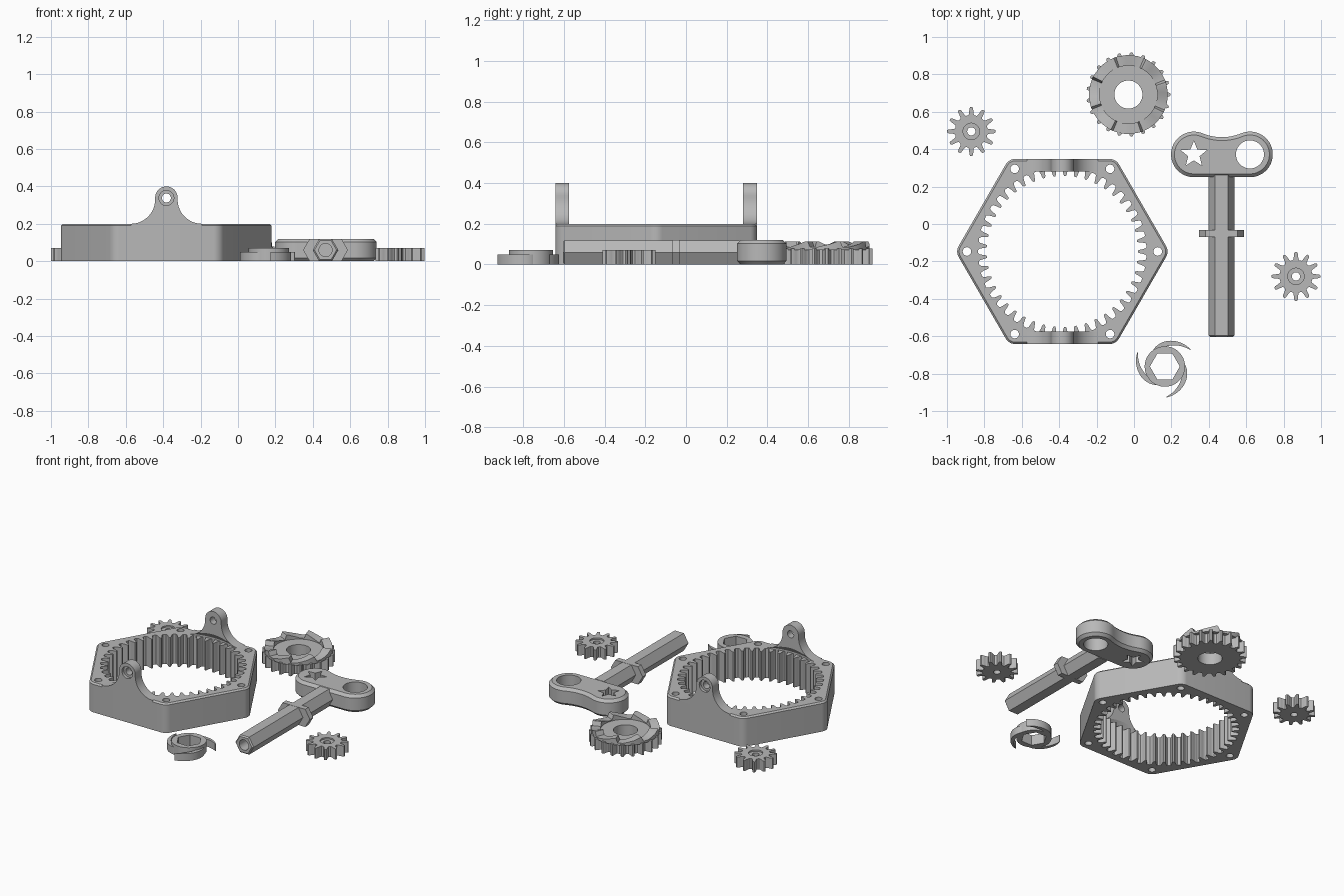
import bpy, bmesh, math
from math import sin, cos, pi, radians
from mathutils import Vector, Matrix
from mathutils.geometry import tessellate_polygon

if "Cube" in bpy.data.objects:
    bpy.data.objects.remove(bpy.data.objects["Cube"])

grey = bpy.data.materials.new("grey_plastic")
grey.diffuse_color = (0.48, 0.48, 0.48, 1)
grey.use_nodes = True
grey.node_tree.nodes["Principled BSDF"].inputs["Base Color"].default_value = grey.diffuse_color
UPRIGHT = Matrix.Rotation(pi / 2, 4, 'X')      # profile in x-z, depth along -y


# ---------- helpers ----------
def arc(cx, cy, r, a0, a1, n):
    return [(cx + r * cos(radians(a0 + (a1 - a0) * i / n)),
             cy + r * sin(radians(a0 + (a1 - a0) * i / n))) for i in range(n + 1)]


def circle(cx, cy, r, n=40, start=0):
    return arc(cx, cy, r, start, start + 360, n)[:-1]


def gear(cx, cy, n, root, tip):
    """Outline with rounded, tapering teeth; tip < root gives an internal gear."""
    shape = [(-.36, 0), (-.27, .12), (-.2, .45), (-.15, .8), (-.08, .97),
             (.08, .97), (.15, .8), (.2, .45), (.27, .12), (.36, 0)]
    pts = []
    for k in range(n):
        for f, h in shape:
            a, r = 2 * pi * (k + f) / n, root + (tip - root) * h
            pts.append((cx + r * cos(a), cy + r * sin(a)))
    return pts


def inset(loop, d):
    """Move a counter-clockwise loop inwards by d."""
    out = []
    for i, p in enumerate(loop):
        p = Vector(p)
        e0 = (p - Vector(loop[i - 1])).normalized()
        e1 = (Vector(loop[(i + 1) % len(loop)]) - p).normalized()
        n = Vector((-e0.y - e1.y, e0.x + e1.x)).normalized()
        c = max(.4, n.dot(Vector((-e1.y, e1.x))))
        out.append(tuple(p + n * d / c))
    return out


def finish(name, bm):
    bmesh.ops.recalc_face_normals(bm, faces=bm.faces)
    me = bpy.data.meshes.new(name)
    bm.to_mesh(me)
    bm.free()
    me.materials.append(grey)
    ob = bpy.data.objects.new(name, me)
    bpy.context.collection.objects.link(ob)
    return ob


def prism(name, loops, layers, matrix=None):
    """Extrude an outline (first loop) with holes through (height, inset) layers."""
    bm = bmesh.new()
    levels = []
    for z, d in layers:
        shape = [inset(loops[0], d) if d else loops[0]] + loops[1:]
        levels.append([[bm.verts.new((x, y, z)) for x, y in lp] for lp in shape])
    for lo, hi in zip(levels, levels[1:]):
        for a, b in zip(lo, hi):
            for i in range(len(a)):
                bm.faces.new((a[i - 1], a[i], b[i], b[i - 1]))
    for lv in (levels[0], levels[-1]):
        flat = [v for lp in lv for v in lp]
        for t in tessellate_polygon([[v.co.copy() for v in lp] for lp in lv]):
            bm.faces.new([flat[i] for i in t])
    if matrix:
        bm.transform(matrix)
    return finish(name, bm)


def cut(ob, cutter):
    m = ob.modifiers.new("cut", 'BOOLEAN')
    m.operation, m.solver, m.object = 'DIFFERENCE', 'EXACT', cutter
    bpy.context.view_layer.objects.active = ob
    bpy.ops.object.modifier_apply(modifier=m.name)
    bpy.data.objects.remove(cutter)


# ---------- hexagonal ring housing with internal teeth ----------
RX, RY, AP = -.383, -.147, .495
outline = []
for k in range(6):
    d, a = (AP - .06) / cos(pi / 6), 60 * k
    outline += arc(RX + d * cos(radians(a)), RY + d * sin(radians(a)), .06, a - 30, a + 30, 8)
screw_holes = [circle(RX + .51 * cos(k * pi / 3), RY + .51 * sin(k * pi / 3), .023, 20)
               for k in range(6)]
prism("ring_housing", [outline, gear(RX, RY, 45, .45, .402)] + screw_holes,
      [(0, 0), (.19, 0), (.2, .01)])

# mounting lugs on the front and back walls
for name, s in (("front_lug", -1), ("back_lug", 1)):
    prof = [(RX - .19, .188), (RX + .19, .188)]
    prof += arc(RX + .19, .33, .13, 270, 180, 12)
    prof += arc(RX, .34, .06, 0, 180, 20)
    prof += arc(RX - .19, .33, .13, 0, -90, 12)
    ys = sorted((-(RY + s * AP), -(RY + s * (AP - .067))))
    lug = prism(name, [prof, circle(RX, .338, .024, 24)], [(ys[0], 0), (ys[1], 0)], UPRIGHT)
    # recess for the screw head on the outer face
    o = -(RY + s * AP)
    cut(lug, prism("cutter", [circle(RX, .338, .04, 28)],
                   [(o - .02, 0), (o + .02, 0)], UPRIGHT))
    # clearance at the inner foot
    cut(lug, prism("cutter", [circle(RX, RY, .45, 90)],
                   [(.17, 0), (.21, 0), (.25, .026)]))

# ---------- small planet gears ----------
for name, x, y in (("left_planet_gear", -.87, .495), ("right_planet_gear", .866, -.28)):
    g = prism(name, [gear(x, y, 12, .088, .132), circle(x, y, .022, 24)], [(0, 0), (.072, 0)])
    cut(g, prism("cutter", [circle(x, y, .044, 32)], [(.062, 0), (.1, 0)]))

# ---------- sun gear with a ratchet crown ----------
SX, SY = -.03, .692
prism("sun_gear", [gear(SX, SY, 21, .185, .226), circle(SX, SY, .075)], [(0, 0), (.078, 0)])
bm = bmesh.new()
rings = []
for k in range(8):
    for f, z in ((0, .085), (.2, .085), (.4, .0925), (.6, .1), (.85, .114), (.92, .114), (.999, .085)):
        a = radians(22 + 45 * (k + f))
        rings.append([bm.verts.new((SX + r * cos(a), SY + r * sin(a), h))
                      for r, h in ((.155, .07), (.211, .07), (.211, z), (.155, z))])
for i in range(len(rings)):
    for j in range(4):
        bm.faces.new((rings[i - 1][j - 1], rings[i - 1][j], rings[i][j], rings[i][j - 1]))
finish("ratchet_crown", bm)

# ---------- winding key ----------
KY, R = .372, .122
top = [(.574 - .208 * i / 12, KY + .092 + .021 * (1 - i / 6) ** 2) for i in range(1, 12)]
handle = arc(.62, KY, R, -90, 112, 28) + top + arc(.32, KY, R, 68, 270, 28)
star = [(.32 + r * cos(radians(90 + 36 * i)), KY + r * sin(radians(90 + 36 * i)))
        for i, r in enumerate([.073, .032] * 5)]
prism("key_handle", [handle, circle(.62, KY, .075), star],
      [(0, .018), (.018, 0), (.102, 0), (.12, .018)])

shaft = prism("key_shaft", [circle(.468, .0595, .0685, 6)],
              [(-.262, 0), (.597, 0), (.605, .008)], UPRIGHT)
cut(shaft, prism("cutter", [circle(.468, .0595, .035, 28)], [(.5, 0), (.65, 0)], UPRIGHT))

# flattened hexagonal collar on the shaft
collar = [(.468 + x, .06 + z) for x, z in
          ((-.085, -.06), (.085, -.06), (.12, 0), (.085, .06), (-.085, .06), (-.12, 0))]
prism("key_collar", [collar], [(.032, 0), (.069, 0)], UPRIGHT)

# ---------- ratchet pawl: hexagonal socket with three curved arms ----------
PX, PY = .165, -.762
prism("pawl_hub", [circle(PX, PY, .108, 48), circle(PX, PY, .08, 6)], [(0, 0), (.07, 0)])
for k in range(3):
    tip, outer, inner = 33 + 120 * k, [], []
    for i in range(17):
        t = i / 16
        a = radians(tip + 100 * (1 - t))
        ro = .1 + .066 * t ** .8
        ri = .096 + .066 * max(0, (t - .2) / .8) ** 1.6
        outer.append((PX + ro * cos(a), PY + ro * sin(a)))
        inner.append((PX + ri * cos(a), PY + ri * sin(a)))
    prism("pawl_arm_%d" % (k + 1), [outer + inner[::-1]], [(0, 0), (.05, 0)])

# ---------- shading ----------
bpy.ops.object.select_all(action='DESELECT')
for ob in bpy.context.scene.objects:
    ob.select_set(True)
    bpy.context.view_layer.objects.active = ob
bpy.ops.object.shade_smooth_by_angle(angle=radians(30))
